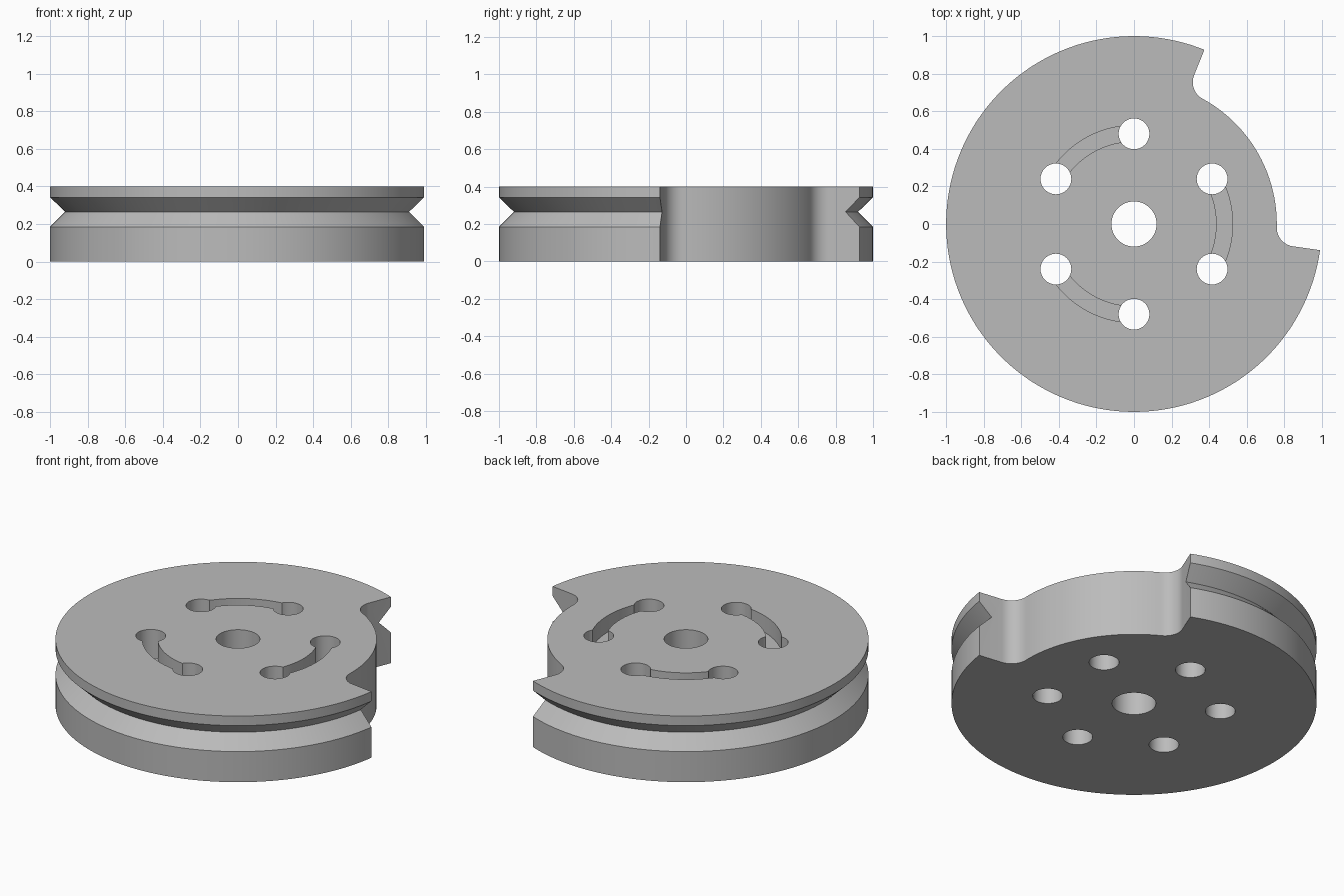
import bpy, bmesh
from math import radians, cos, sin, asin, degrees
from mathutils import Vector

if "Cube" in bpy.data.objects:
    bpy.data.objects.remove(bpy.data.objects["Cube"])

HEIGHT = 0.4
HOLE_RING = 0.48
SLOT_DEPTH = 0.1

grey = bpy.data.materials.new("plain grey")
grey.use_nodes = True
grey.diffuse_color = (0.5, 0.5, 0.5, 1)
grey.node_tree.nodes["Principled BSDF"].inputs["Base Color"].default_value = (0.5, 0.5, 0.5, 1)


def polar(r, deg):
    return Vector((r * cos(radians(deg)), r * sin(radians(deg)), 0))


def arc(r, start, end, steps, centre=Vector((0, 0, 0))):
    return [centre + polar(r, start + (end - start) * i / steps) for i in range(steps + 1)]


def make_object(name, bm):
    bmesh.ops.recalc_face_normals(bm, faces=bm.faces)
    mesh = bpy.data.meshes.new(name)
    bm.to_mesh(mesh)
    bm.free()
    mesh.materials.append(grey)
    obj = bpy.data.objects.new(name, mesh)
    bpy.context.collection.objects.link(obj)
    return obj


def prism(name, outline, z0, z1):
    bm = bmesh.new()
    face = bm.faces.new([bm.verts.new((p.x, p.y, z0)) for p in outline])
    side = bmesh.ops.extrude_face_region(bm, geom=[face])
    verts = [v for v in side["geom"] if isinstance(v, bmesh.types.BMVert)]
    bmesh.ops.translate(bm, verts=verts, vec=(0, 0, z1 - z0))
    return make_object(name, bm)


def cut(target, cutter):
    mod = target.modifiers.new(cutter.name, "BOOLEAN")
    mod.operation = "DIFFERENCE"
    mod.solver = "EXACT"
    mod.object = cutter
    bpy.context.view_layer.objects.active = target
    bpy.ops.object.modifier_apply(modifier=mod.name)
    bpy.data.objects.remove(cutter)


# Disc with a V groove round its rim
profile = [(1, 0), (1, 0.185), (0.92, 0.265), (1, 0.342), (1, HEIGHT)]
bm = bmesh.new()
rings = [[bm.verts.new((p.x, p.y, z)) for p in arc(r, 0, 360, 144)[:-1]] for r, z in profile]
for low, high in zip(rings, rings[1:]):
    for i in range(len(low)):
        j = (i + 1) % len(low)
        bm.faces.new((low[i], low[j], high[j], high[i]))
bm.faces.new(rings[0])
bm.faces.new(rings[-1])
disc = make_object("grooved_disc", bm)

# Rim notch with a rounded corner at each end
mid, half, floor, fillet = 30, 38, 0.76, 0.1
turn = degrees(asin(fillet / (floor + fillet)))
a, b = mid - half + turn, mid + half - turn
notch = (arc(fillet, a - 90 - turn, a - 180, 10, polar(floor + fillet, a))
         + arc(floor, a, b, 40)[1:-1]
         + arc(fillet, b + 180, b + 90 + turn, 10, polar(floor + fillet, b))
         + [polar(1.2, mid + half), polar(1.6, mid), polar(1.2, mid - half)])
cut(disc, prism("notch_cutter", notch, -0.1, HEIGHT + 0.1))

# Curved slots sunk in the top between pairs of holes
for start in (-30, 90, 210):
    slot = arc(0.44, start, start + 60, 24) + arc(0.525, start + 60, start, 24)
    cut(disc, prism("slot_cutter", slot, HEIGHT - SLOT_DEPTH, HEIGHT + 0.1))

# Centre hole and ring of six holes
cut(disc, prism("bore_cutter", arc(0.12, 0, 360, 48)[:-1], -0.1, HEIGHT + 0.1))
for k in range(6):
    ring = arc(0.082, 0, 360, 36, polar(HOLE_RING, 30 + 60 * k))[:-1]
    cut(disc, prism("hole_cutter", ring, -0.1, HEIGHT + 0.1))

disc.select_set(True)
bpy.context.view_layer.objects.active = disc
bpy.ops.object.shade_smooth_by_angle(angle=radians(25))
